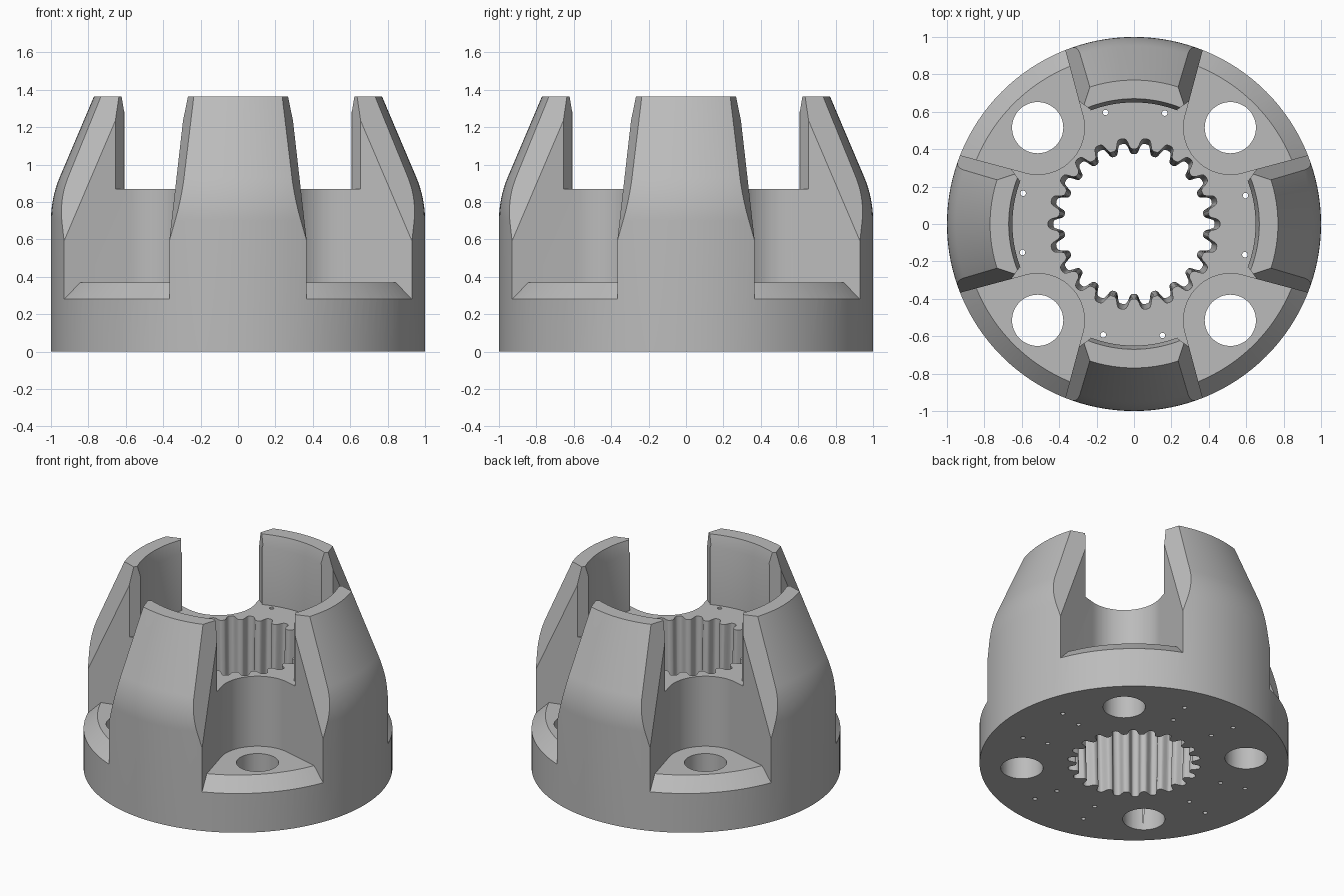
import bpy, bmesh
from math import sin, cos, tan, tanh, pi, radians, sqrt
from mathutils import Matrix

cube = bpy.data.objects.get("Cube")
if cube:
    bpy.data.objects.remove(cube, do_unlink=True)

grey = bpy.data.materials.new("plain_grey")
grey.use_nodes = True
grey.diffuse_color = (0.5, 0.5, 0.5, 1)
grey.node_tree.nodes["Principled BSDF"].inputs["Base Color"].default_value = (0.5, 0.5, 0.5, 1)


def make(name, bm, turn=0):
    """Turn a bmesh into an object, rotated about z."""
    bmesh.ops.recalc_face_normals(bm, faces=bm.faces)
    bm.transform(Matrix.Rotation(turn, 4, 'Z'))
    mesh = bpy.data.meshes.new(name)
    bm.to_mesh(mesh)
    bm.free()
    obj = bpy.data.objects.new(name, mesh)
    bpy.context.collection.objects.link(obj)
    return obj


def lathe(name, profile, steps=128):
    """Solid of revolution from (radius, height) points that start and end on the axis."""
    bm = bmesh.new()
    vs = [bm.verts.new((r, 0, z)) for r, z in profile]
    edges = [bm.edges.new(p) for p in zip(vs, vs[1:])]
    bmesh.ops.spin(bm, geom=vs + edges, cent=(0, 0, 0), axis=(0, 0, 1),
                   angle=2 * pi, steps=steps, use_merge=True)
    bmesh.ops.remove_doubles(bm, verts=bm.verts, dist=1e-5)
    return make(name, bm)


def prism(name, low, high, z0, z1, turn=0):
    """Solid between two matching outlines at two heights."""
    bm = bmesh.new()
    a = [bm.verts.new((x, y, z0)) for x, y in low]
    b = [bm.verts.new((x, y, z1)) for x, y in high]
    bm.faces.new(a)
    bm.faces.new(b)
    for i in range(len(a)):
        j = (i + 1) % len(a)
        bm.faces.new((a[i], a[j], b[j], b[i]))
    return make(name, bm, turn)


def circle(x, r, n):
    return [(x + r * cos(2 * pi * i / n), r * sin(2 * pi * i / n)) for i in range(n)]


def cut(target, cutter):
    """Subtract the cutter and discard it."""
    mod = target.modifiers.new("cut", 'BOOLEAN')
    mod.operation = 'DIFFERENCE'
    mod.solver = 'EXACT'
    mod.object = cutter
    bpy.context.view_layer.objects.active = target
    bpy.ops.object.modifier_apply(modifier=mod.name)
    bpy.data.objects.remove(cutter, do_unlink=True)


# Outer body: straight wall, rounded shoulder, tapering crown
TOP, SHOULDER, ROUND, LEAN = 1.365, 0.70, 0.6, radians(23)
outer = [(0, 0), (1, 0)]
for i in range(13):
    t = LEAN * i / 12
    outer.append((1 - ROUND * (1 - cos(t)), SHOULDER + ROUND * sin(t)))
r, z = outer[-1]
outer += [(r - (TOP - z) * tan(LEAN), TOP), (0, TOP)]
body = lathe("splined_coupling_body", outer)

# Central recess with a slight lead-in at the rim
cut(body, lathe("recess_cutter", [(0, 0.87), (0.65, 0.87), (0.65, 1.28),
                                  (0.67, TOP), (0.70, 1.5), (0, 1.5)]))

# Corner pockets between the prongs, in a frame where x runs along the diagonal
HOLE = 0.515 * sqrt(2)
arc = [(HOLE + 0.25 * cos(t), 0.25 * sin(t))
       for t in (radians(120 + 120 * i / 24) for i in range(25))]
mouth = 0.2165 + (1.3 - arc[0][0]) * tan(radians(30))
pocket = [(1.3, mouth)] + arc + [(1.3, -mouth)]


def flare(u, z):
    """Half width of the tilted prong chamfer."""
    return -1.714 + 1.961 * u + 0.529 * z


def wedge(z):
    ridge = (1.714 - 0.529 * z) / 1.961
    return [(ridge, 0), (1.3, flare(1.3, z)), (1.3, -flare(1.3, z))]


corner = [(0.594, 0.269), (0.670, 0.256), (0.670, -0.256), (0.594, -0.269)]
for k in range(4):
    turn = pi / 4 + k * pi / 2
    # Flared pocket that leaves a chamfered pad at its foot
    pocket_cutter = prism("pocket_cutter", pocket, pocket, 0.22, 1.6, turn)
    cut(pocket_cutter, lathe("pad_shape", [(0, 0.1), (1.18, 0.1), (0.91, 0.37), (0, 0.37)]))
    cut(body, pocket_cutter)
    # Tilted chamfers on the prong flanks and small inner corner flats
    cut(body, prism("flank_cutter", wedge(0.5), wedge(1.5), 0.5, 1.5, turn))
    cut(body, prism("corner_cutter", corner, corner, 0.87, 1.5, turn))
    # Bolt hole
    bolt = circle(HOLE, 0.137, 48)
    cut(body, prism("bolt_cutter", bolt, bolt, -0.1, 0.6, turn))
    # Pin holes: the inner ones go through, the outer ones are blind
    for angle in (14.3, -15.5):
        for radius, depth in ((0.615, 1.0), (0.79, 0.3)):
            pin = circle(radius, 0.015, 12)
            cut(body, prism("pin_cutter", pin, pin, -0.1, depth, radians(angle) + k * pi / 2))

# Tapered bore with rounded splines
TEETH, STEPS = 22, 24


def spline(z):
    mean, depth = 0.4025 + 0.032 * z, 0.029
    pts = []
    for i in range(TEETH * STEPS):
        t = 2 * pi * i / (TEETH * STEPS)
        rad = mean + depth * tanh(1.8 * cos(TEETH * t)) / tanh(1.8)
        pts.append((rad * cos(t), rad * sin(t)))
    return pts


cut(body, prism("spline_cutter", spline(-0.05), spline(0.95), -0.05, 0.95))

# Finish
body.data.materials.clear()
body.data.materials.append(grey)
for face in body.data.polygons:
    face.material_index = 0
bpy.ops.object.select_all(action='DESELECT')
body.select_set(True)
bpy.context.view_layer.objects.active = body
bpy.ops.object.shade_smooth_by_angle(angle=radians(25))
